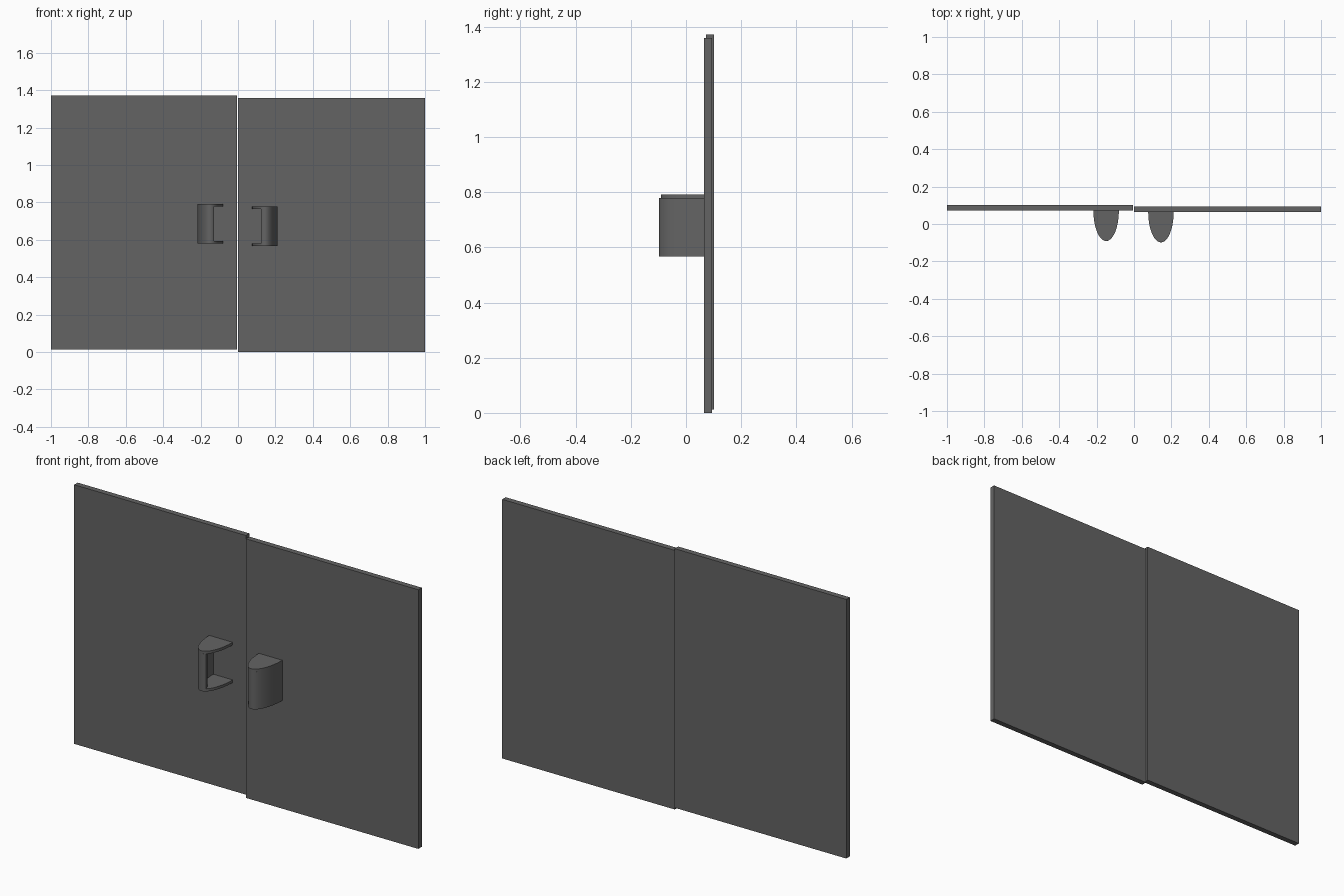
import bpy, bmesh
from math import sin, cos, pi, radians

cube = bpy.data.objects.get("Cube")
if cube:
    bpy.data.objects.remove(cube, do_unlink=True)

grey = bpy.data.materials.new("dark grey")
grey.use_nodes = True
grey.diffuse_color = (0.127, 0.127, 0.127, 1)
grey.node_tree.nodes["Principled BSDF"].inputs["Base Color"].default_value = grey.diffuse_color


def prism(name, outline, z0, z1):
    """Extrude a plan outline between two heights."""
    bm = bmesh.new()
    base = bm.faces.new([bm.verts.new((x, y, z0)) for x, y in outline])
    top = bmesh.ops.extrude_face_region(bm, geom=[base])["geom"]
    verts = [v for v in top if isinstance(v, bmesh.types.BMVert)]
    bmesh.ops.translate(bm, verts=verts, vec=(0, 0, z1 - z0))
    bmesh.ops.recalc_face_normals(bm, faces=bm.faces)
    mesh = bpy.data.meshes.new(name)
    bm.to_mesh(mesh)
    bm.free()
    mesh.materials.append(grey)
    obj = bpy.data.objects.new(name, mesh)
    bpy.context.collection.objects.link(obj)
    bpy.ops.object.select_all(action="DESELECT")
    obj.select_set(True)
    bpy.context.view_layer.objects.active = obj
    bpy.ops.object.shade_smooth_by_angle(angle=radians(35))
    return obj


def arc(cx, cy, rx, ry, end, side, steps=28):
    """Elliptical arc from the outer edge, round the front, towards the centre."""
    angles = [end * i / steps for i in range(steps + 1)]
    return [(cx + side * rx * cos(a), cy - ry * sin(a)) for a in angles]


def door(label, side, x0, x1, front, bottom, handle_x):
    # Flat panel
    prism(label + "_door", [(x0, front), (x1, front), (x1, front + 0.029),
                            (x0, front + 0.029)], bottom, bottom + 1.358)
    # Hooded handle: two end caps and a curved wall open towards the centre
    low, high, cap = bottom + 0.567, bottom + 0.778, 0.014
    rx, ry, wall = 0.068, 0.163, 0.024
    plan = arc(handle_x, front, rx, ry, pi, side)
    prism(label + "_handle_bottom", plan, low, low + cap)
    prism(label + "_handle_top", plan, high - cap, high)
    sweep = radians(108)
    outer = arc(handle_x, front, rx, ry, sweep, side)
    inner = arc(handle_x, front, rx - wall, ry - wall, sweep, side)
    prism(label + "_handle_wall", outer + inner[::-1], low + cap, high - cap)


door("right", -1, -1.0, -0.005, 0.072, 0.013, -0.149)
door("left", 1, 0.0, 1.0, 0.065, 0.0, 0.144)
